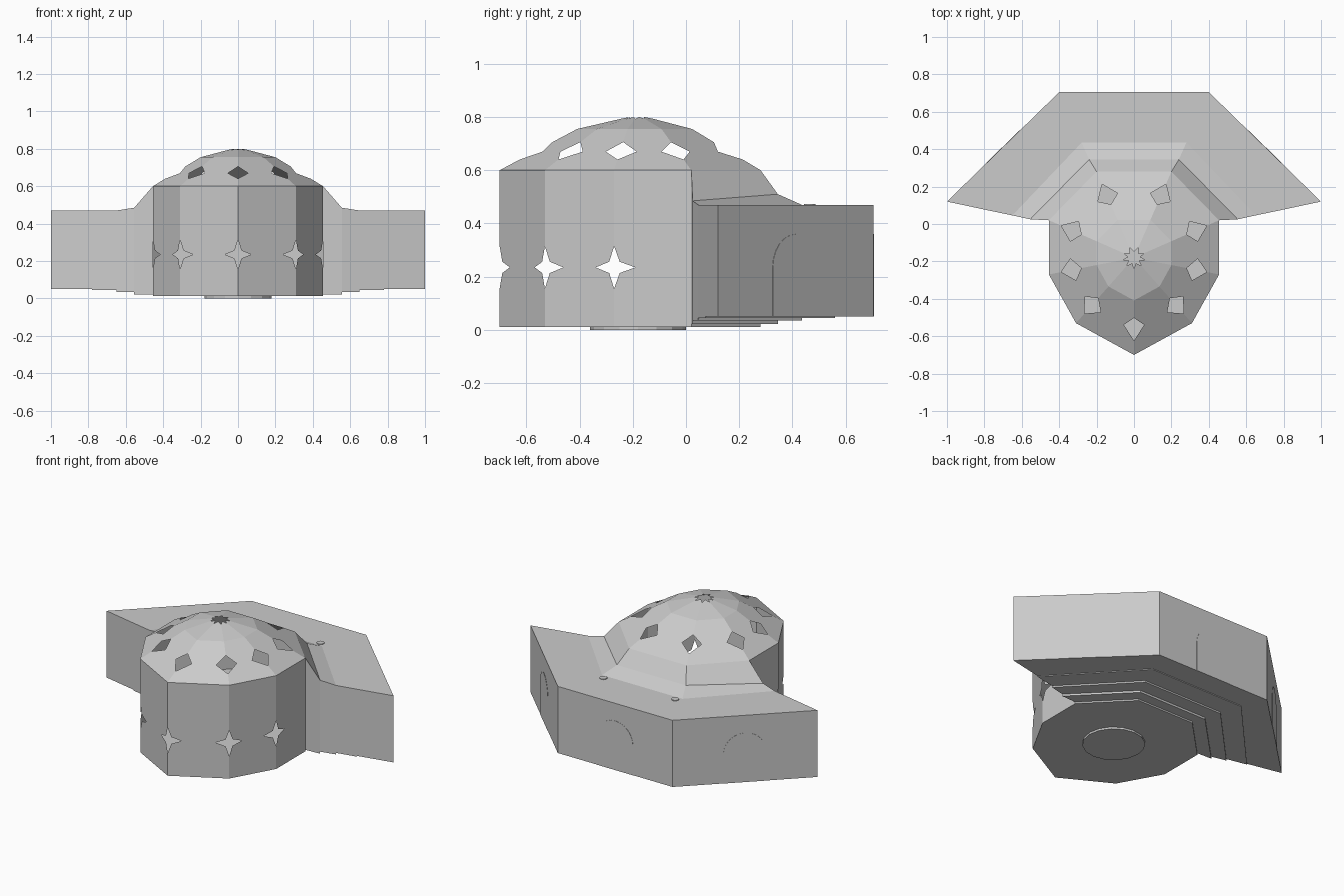
import bpy, bmesh
from math import sin, cos, pi
from mathutils import Vector

cube = bpy.data.objects.get("Cube")
if cube:
    bpy.data.objects.remove(cube, do_unlink=True)

stone = bpy.data.materials.new("pale_grey_stone")
stone.use_nodes = True
stone.diffuse_color = (0.6, 0.6, 0.6, 1)
bsdf = next(n for n in stone.node_tree.nodes if n.type == 'BSDF_PRINCIPLED')
bsdf.inputs["Base Color"].default_value = (0.6, 0.6, 0.6, 1)
bsdf.inputs["Roughness"].default_value = 0.9


def finish(name, bm):
    """Weld, orient and link a flat-shaded part."""
    bmesh.ops.remove_doubles(bm, verts=bm.verts[:], dist=0.0005)
    bmesh.ops.recalc_face_normals(bm, faces=bm.faces[:])
    mesh = bpy.data.meshes.new(name)
    bm.to_mesh(mesh)
    bm.free()
    mesh.materials.append(stone)
    obj = bpy.data.objects.new(name, mesh)
    bpy.context.collection.objects.link(obj)
    return obj


def face(bm, points):
    return bm.faces.new([bm.verts.new(p) for p in points])


def at(p, z):
    return Vector((p[0], p[1], z))


# Nine-sided chamber plan, starting at the front corner
CENTRE = Vector((0, -0.18))
half = [(0.31, -0.53), (0.455, -0.27), (0.455, 0.02), (0.2, 0.28)]
plan = [Vector((0, -0.7))] + [Vector(p) for p in half]
plan += [Vector((-x, y)) for x, y in reversed(half)]
COUNT = len(plan)
FLOOR, RIM, RING, APEX = 0.012, 0.6, 0.755, 0.808
RING_SCALE = 0.44

# Chamber walls with a four-pointed star opening folded round each corner
bm = bmesh.new()
STAR_Z, STAR_R, STAR_IN = 0.235, 0.08, 0.021
half_star = [(0, -STAR_R), (STAR_IN, -STAR_IN), (STAR_R, 0),
             (STAR_IN, STAR_IN), (0, STAR_R)]
star_corners = (7, 8, 0, 1, 2)
for i in (6, 7, 8, 0, 1, 2):
    j = (i + 1) % COUNT
    a, b = plan[i], plan[j]
    along = (b - a).normalized()
    pts = [at(a, FLOOR)]
    if i in star_corners:
        pts += [at(a + along * d, STAR_Z + h) for d, h in half_star]
    pts += [at(a, RIM), at(b, RIM)]
    if j in star_corners:
        pts += [at(b - along * d, STAR_Z + h) for d, h in reversed(half_star)]
    pts.append(at(b, FLOOR))
    face(bm, pts)
finish("chamber_walls", bm)

# Dome: lower facets with kite openings on the ridges, cap with a star oculus
bm = bmesh.new()
apex = at(CENTRE, APEX)
rim = [at(p, RIM) for p in plan]
ring = [at(CENTRE + (p - CENTRE) * RING_SCALE, RING) for p in plan]


def kite(i, toward):
    mid = rim[i].lerp(ring[i], 0.45)
    side = mid + (rim[toward] - rim[i]).normalized() * 0.062
    return [rim[i].lerp(ring[i], 0.26), side, rim[i].lerp(ring[i], 0.68)]


for i in range(COUNT):
    j = (i + 1) % COUNT
    face(bm, [rim[i]] + kite(i, j) + [ring[i], ring[j]]
         + kite(j, i)[::-1] + [rim[j]])
    tips = [apex + (ring[k] - apex) * (0.06 / (ring[k] - apex).length) for k in (i, j)]
    middle = (ring[i] + ring[j]) / 2 - apex
    valley = apex + middle * (0.032 / middle.length)
    face(bm, [ring[i], tips[0], valley, tips[1], ring[j]])
finish("dome", bm)

# Chamber floor and the round slab below its centre
bm = bmesh.new()
face(bm, [at(p, FLOOR) for p in plan])
finish("chamber_floor", bm)
bm = bmesh.new()
bmesh.ops.create_cone(bm, cap_ends=True, segments=16, radius1=0.18,
                      radius2=0.18, depth=FLOOR)
bmesh.ops.translate(bm, verts=bm.verts[:], vec=at(CENTRE, FLOOR / 2))
finish("centre_slab", bm)

# Gallery rings from the chamber outwards: side point and back corner
sides = [(0.455, 0.02), (0.555, 0.025), (0.65, 0.046), (0.78, 0.073), (1.0, 0.12)]
corners = [(0.2, 0.28), (0.24, 0.345), (0.28, 0.435), (0.33, 0.56), (0.4, 0.705)]
side_top = [RIM, 0.485, 0.47, 0.47, 0.47]
back_top = [RIM, 0.51, 0.47, 0.47, 0.47]
step_z = [0.022, 0.035, 0.045, 0.05]
TOP, BASE = 0.47, step_z[-1]


def ring_path(k, z_side, z_back):
    (sx, sy), (cx, cy) = sides[k], corners[k]
    return [Vector(p) for p in ((sx, sy, z_side), (cx, cy, z_back),
                                (-cx, cy, z_back), (-sx, sy, z_side))]


def strip(bm, lower, upper):
    for n in range(len(lower) - 1):
        face(bm, [lower[n], lower[n + 1], upper[n + 1], upper[n]])


roof, steps, walls = bmesh.new(), bmesh.new(), bmesh.new()
previous = FLOOR
for k, z in enumerate(step_z):
    inner_top = ring_path(k, side_top[k], back_top[k])
    outer_top = ring_path(k + 1, side_top[k + 1], back_top[k + 1])
    inner, outer = ring_path(k, z, z), ring_path(k + 1, z, z)
    strip(roof, inner_top, outer_top)
    strip(steps, ring_path(k, previous, previous), inner)
    strip(steps, inner, outer)
    # Front end walls on both sides
    for e in (0, 3):
        face(walls, [inner[e], outer[e], outer_top[e], inner_top[e]])
    previous = z
strip(walls, ring_path(4, BASE, BASE), ring_path(4, TOP, TOP))
finish("gallery_roof", roof)
finish("gallery_steps", steps)
finish("gallery_walls", walls)

# Arched door panels, one centred on each outer wall
outer = ring_path(4, BASE, BASE)
for n, name in enumerate(("left_arch", "back_arch", "right_arch")):
    a, b = outer[n], outer[n + 1]
    along, mid, radius = (b - a).normalized(), (a + b) / 2, 0.125
    spring = 0.235 - BASE
    pts = [mid + along * -radius, mid + along * radius]
    for s in range(13):
        t = pi * s / 12
        pts.append(mid + along * radius * cos(t)
                   + Vector((0, 0, spring + radius * sin(t))))
    bm = bmesh.new()
    face(bm, pts)
    panel = finish(name, bm)
    solid = panel.modifiers.new("thin_plate", 'SOLIDIFY')
    solid.thickness, solid.offset = 0.003, 0

# Small round roof vents
for name, x in (("left_vent", 0.25), ("right_vent", -0.25)):
    bm = bmesh.new()
    bmesh.ops.create_cone(bm, cap_ends=True, segments=12, radius1=0.022,
                          radius2=0.022, depth=0.008)
    bmesh.ops.translate(bm, verts=bm.verts[:], vec=(x, 0.465, TOP))
    finish(name, bm)
